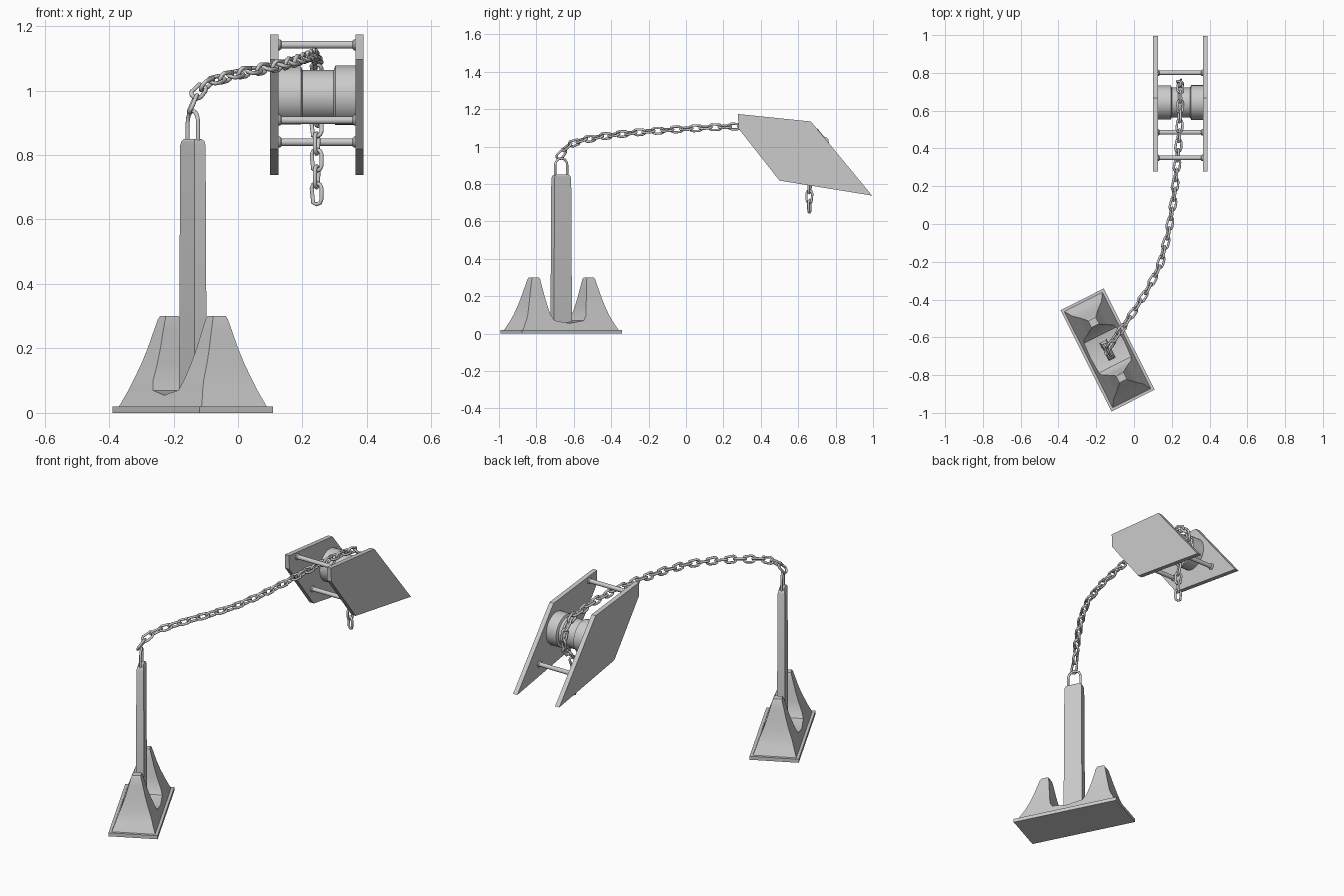
import bpy, bmesh
from math import sin, cos, pi, radians
from mathutils import Vector, Matrix

if "Cube" in bpy.data.objects:
    bpy.data.objects.remove(bpy.data.objects["Cube"])

BASE = Matrix.Translation((-0.14, -0.667, 0)) @ Matrix.Rotation(radians(26.7), 4, 'Z')


def make(name, bm, mat=None, smooth=None):
    bmesh.ops.recalc_face_normals(bm, faces=bm.faces)
    me = bpy.data.meshes.new(name)
    bm.to_mesh(me)
    bm.free()
    return place(name, me, mat, smooth)


def place(name, me, mat=None, smooth=None):
    ob = bpy.data.objects.new(name, me)
    bpy.context.collection.objects.link(ob)
    if mat:
        ob.matrix_world = mat
    if smooth:
        bpy.ops.object.select_all(action='DESELECT')
        ob.select_set(True)
        bpy.context.view_layer.objects.active = ob
        bpy.ops.object.shade_smooth_by_angle(angle=radians(smooth))
    return ob


def loft(rings, caps=True, loop=False):
    """Skin a list of equal-length closed rings."""
    bm = bmesh.new()
    vs = [[bm.verts.new(p) for p in r] for r in rings]
    n = len(rings[0])
    for a, b in zip(vs, vs[1:] + ([vs[0]] if loop else [])):
        for i in range(n):
            j = (i + 1) % n
            bm.faces.new((a[i], a[j], b[j], b[i]))
    if caps and not loop:
        bm.faces.new(vs[0])
        bm.faces.new(vs[-1])
    return bm


def rect(x0, x1, y0, y1, z):
    return [(x0, y0, z), (x1, y0, z), (x1, y1, z), (x0, y1, z)]


def lathe_x(profile, y, z, n=32):
    return loft([[(x, y + r * cos(2 * pi * i / n), z + r * sin(2 * pi * i / n))
                  for i in range(n)] for x, r in profile])


def tube(path, r, n=8, loop=False):
    """Round wire along a path lying in the local XZ plane."""
    rings, m = [], len(path)
    for i, p in enumerate(path):
        a = path[(i - 1) % m] if loop or i else p
        b = path[(i + 1) % m] if loop or i < m - 1 else p
        t = (b - a).normalized()
        side = Vector((t.z, 0, -t.x))
        rings.append([p + side * r * cos(2 * pi * k / n) + Vector((0, r * sin(2 * pi * k / n), 0))
                      for k in range(n)])
    return loft(rings, loop=loop)


# Base plate
make("base_plate", loft([rect(-.128, .128, -.3, .3, 0), rect(-.128, .128, -.3, .3, .02)]), BASE)

# Flared pedestal: one hump (z, half width, inner y, outer y), mirrored across the valley
hump = [(.02, .113, 0, .285), (.055, .1, 0, .266), (.07, .095, .088, .257), (.1, .085, .106, .243),
        (.15, .066, .116, .227), (.2, .05, .125, .213), (.25, .037, .133, .2),
        (.29, .026, .139, .19), (.3, .022, .144, .183)]
bm = loft([rect(-w, w, yi, yo, z) for z, w, yi, yo in hump])
bmesh.ops.delete(bm, geom=[f for f in bm.faces if all(abs(v.co.y) < 1e-5 for v in f.verts)],
                 context='FACES')
ped = make("pedestal", bm, BASE, 30)
mir = ped.modifiers.new("mirror", 'MIRROR')
mir.use_axis = (False, True, False)

# Post with slightly rounded top
post = [(.045, .021, .054), (.83, .019, .05), (.843, .017, .045), (.85, .012, .037)]
make("post", loft([rect(-a, a, -b, b, z) for z, a, b in post]), BASE, 25)

# U-shaped shackle on the post
u = [Vector((-.036, 0, .84))] + [Vector((-.036 * cos(pi * i / 8), 0, .9 + .037 * sin(pi * i / 8)))
                                for i in range(9)] + [Vector((.036, 0, .84))]
make("shackle", tube(u, .0065), BASE @ Matrix.Rotation(pi / 2, 4, 'Z'), 50)

# Winch side plates
outline = [(.278, 1.174), (.668, 1.134), (.995, .738), (.5, .818), (.281, 1.096)]
for name, x in (("left_side_plate", .1), ("right_side_plate", .364)):
    make(name, loft([[(x + d, y, z) for y, z in outline] for d in (0, .026)]))

# Winch drum with raised ends
make("drum", lathe_x([(.12, .09), (.195, .09), (.2, .079), (.297, .079), (.302, .092), (.37, .092)],
                     .643, .985), None, 30)

# Tie rods with flared ends
for i, (y, z) in enumerate(((.35, 1.142), (.485, .908), (.8, .84))):
    make(f"tie_rod_{i + 1}", lathe_x([(.12, .017), (.13, .017), (.135, .012), (.355, .012),
                                     (.36, .017), (.37, .017)], y, z, 16), None, 30)

# Chain path: shackle, sagging run, around the drum, hanging end
path = [(-.14, -.667, .96), (-.125, -.64, .995), (-.1, -.603, 1.018), (-.066, -.557, 1.034),
        (.003, -.455, 1.054), (.07, -.35, 1.067), (.135, -.225, 1.08), (.18, -.055, 1.092),
        (.21, .13, 1.103), (.23, .34, 1.111), (.24, .5, 1.107)]
path += [(.244, .643 + .107 * cos(radians(a)), .985 + .107 * sin(radians(a)))
         for a in range(85, -66, -15)]
path += [(.244, .665, .83), (.244, .66, .76), (.244, .66, .68)]
path = [Vector(p) for p in path]
lengths = [(b - a).length for a, b in zip(path, path[1:])]


def at(s):
    for a, b, l in zip(path, path[1:], lengths):
        if s <= l:
            return a.lerp(b, s / l)
        s -= l
    return path[-1] + (path[-1] - path[-2]).normalized() * s


# Chain links share one mesh and alternate by a quarter turn
R, H = .0165, .0165
link = [Vector((R * cos(a), 0, R * sin(a) + (H if a < pi else -H)))
        for a in [pi * i / 4 for i in range(5)] + [pi + pi * i / 4 for i in range(5)]]
first = make("chain_link_1", tube(link, .0065, 8, True), None, 50)
total = sum(lengths)
count = round(total / .0525)
for i in range(count + 1):
    s = total * i / count
    p = at(s)
    t = (at(s + .02) - at(max(0, s - .02))).normalized()
    x = Vector((1, 0, 0))
    x = (x - t * x.dot(t)).normalized()
    m = Matrix((x, t.cross(x), t)).transposed().to_4x4()
    turn = radians(20) + (pi / 2 if (count - i) % 2 else 0)
    m = Matrix.Translation(p) @ m @ Matrix.Rotation(turn, 4, 'Z')
    if i == 0:
        first.matrix_world = m
    else:
        place(f"chain_link_{i + 1}", first.data, m)
